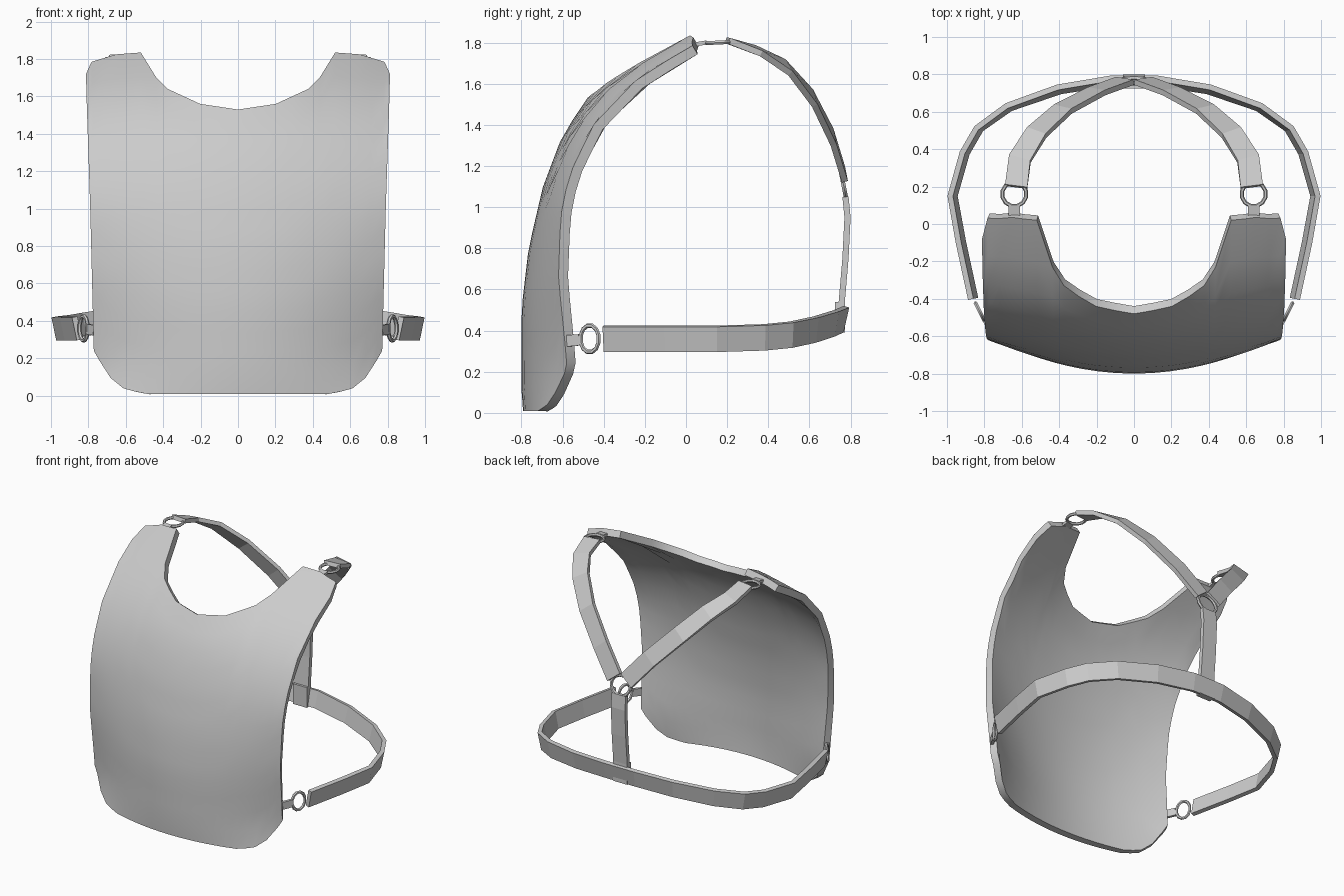
import bpy, bmesh, math
from mathutils import Vector

if "Cube" in bpy.data.objects:
    bpy.data.objects.remove(bpy.data.objects["Cube"])

grey = bpy.data.materials.new("plain grey")
grey.diffuse_color = (0.6, 0.6, 0.6, 1)
grey.use_nodes = True
grey.node_tree.nodes["Principled BSDF"].inputs["Base Color"].default_value = grey.diffuse_color


def interp(table, v):
    for (a, p), (b, q) in zip(table, table[1:]):
        if v <= b:
            return p + (q - p) * max(0, (v - a) / (b - a))
    return table[-1][1]


def finish(name, bm, smooth=None):
    bmesh.ops.recalc_face_normals(bm, faces=bm.faces)
    me = bpy.data.meshes.new(name)
    bm.to_mesh(me)
    bm.free()
    me.materials.append(grey)
    ob = bpy.data.objects.new(name, me)
    bpy.context.collection.objects.link(ob)
    if smooth:
        bpy.context.view_layer.objects.active = ob
        ob.select_set(True)
        bpy.ops.object.shade_smooth_by_angle(angle=math.radians(smooth))
        ob.select_set(False)
    return ob


def strap(name, pts, normals, width, thick):
    """Sweep a flat rectangle along pts; normals face away from the body."""
    bm = bmesh.new()
    pts = [Vector(p) for p in pts]
    rings = []
    for i, p in enumerate(pts):
        t = (pts[min(i + 1, len(pts) - 1)] - pts[max(i - 1, 0)]).normalized()
        n = Vector(normals[i])
        n = (n - t * n.dot(t)).normalized()
        w = t.cross(n) * width / 2
        n = n * thick / 2
        rings.append([bm.verts.new(p + c) for c in (w + n, n - w, -w - n, w - n)])
    for a, b in zip(rings, rings[1:]):
        for k in range(4):
            bm.faces.new((a[k], a[(k + 1) % 4], b[(k + 1) % 4], b[k]))
    bm.faces.new(rings[0])
    bm.faces.new(rings[-1])
    return finish(name, bm)


def ring(name, centre, u, v, ru, rv, tube=0.011):
    """Ring of square-ish tube in the plane spanned by u and v."""
    bm = bmesh.new()
    c, u, v = Vector(centre), Vector(u).normalized(), Vector(v).normalized()
    n = u.cross(v).normalized()
    N, M = 12, 6
    vs = []
    for i in range(N):
        a = 2 * math.pi * (i + 0.5) / N
        d = u * math.cos(a) + v * math.sin(a)
        p = c + u * ru * math.cos(a) + v * rv * math.sin(a)
        vs.append([bm.verts.new(p + tube * (d * math.cos(b) + n * math.sin(b)))
                   for b in (2 * math.pi * j / M for j in range(M))])
    for i in range(N):
        for j in range(M):
            a, b = vs[i], vs[(i + 1) % N]
            bm.faces.new((a[j], b[j], b[(j + 1) % M], a[(j + 1) % M]))
    return finish(name, bm, 40)


# Breastplate: centre and side profiles (z, y), plus top and bottom outlines (x, z)
centre_y = [(0, -.79), (.05, -.80), (.5, -.80), (.8, -.765), (1.1, -.695), (1.35, -.60),
            (1.53, -.48), (1.62, -.39), (1.72, -.25), (1.78, -.15), (1.84, -.02)]
side_y = [(0, -.615), (.18, -.575), (.36, -.59), (.65, -.62), (.95, -.61), (1.15, -.57),
          (1.4, -.45), (1.62, -.24), (1.72, -.08), (1.78, .04), (1.84, .10)]
top_z = [(0, 1.53), (.2, 1.56), (.37, 1.64), (.43, 1.70), (.51, 1.835), (.64, 1.825), (.77, 1.785), (.8, 1.72)]
bottom_z = [(0, .01), (.53, .01), (.68, .05), (.76, .17), (.8, .24)]
edge_x = [(0, .765), (.4, .775), (1.0, .79), (1.6, .81), (1.84, .815)]

half = [0, .1, .2, .29, .37, .43, .51, .58, .64, .71, .77, .8]
columns = [-x for x in reversed(half[1:])] + half
ROWS = 14
bm = bmesh.new()
grid = []
for x in columns:
    ax = abs(x)
    lo, hi = interp(bottom_z, ax), interp(top_z, ax)
    col = []
    for r in range(ROWS + 1):
        z = lo + (hi - lo) * r / ROWS
        px = x * interp(edge_x, z) / .8
        f = min(1, (ax / .8) ** 2)
        y = interp(centre_y, z) * (1 - f) + interp(side_y, z) * f
        col.append(bm.verts.new((px, y, z)))
    grid.append(col)
for a, b in zip(grid, grid[1:]):
    for r in range(ROWS):
        bm.faces.new((a[r], b[r], b[r + 1], a[r + 1]))
plate = finish("breastplate", bm)
if sum(p.normal.y for p in plate.data.polygons) > 0:
    plate.data.flip_normals()
mod = plate.modifiers.new("thickness", 'SOLIDIFY')
mod.thickness = 0.05
mod.offset = -1
bpy.context.view_layer.objects.active = plate
plate.select_set(True)
bpy.ops.object.modifier_apply(modifier="thickness")
bpy.ops.object.shade_smooth_by_angle(angle=math.radians(40))
plate.select_set(False)

# Waist strap running round the back, tilted slightly outward at the top
side = [(.86, -.40, .36), (.925, -.1, .36), (.97, .15, .36), (.905, .38, .367), (.83, .51, .38),
        (.67, .625, .405), (.4, .72, .435), (.12, .765, .455)]
path = side + [(-x, y, z) for x, y, z in reversed(side)]
strap("waist_strap", path, [(x, y * 1.1, -.2) for x, y, z in path], .125, .03)

# Vertical back strap, folded over the waist strap
strap("back_strap", [(0, .775, 1.05), (0, .785, .95), (0, .775, .75), (0, .757, .54), (0, .757, .39)],
      [(0, 1, 0)] * 5, .115, .03)
strap("back_strap_fold", [(0, .735, .54), (0, .735, .39)], [(0, 1, 0)] * 2, .115, .02)

# Central back ring
ring("back_ring", (0, .765, 1.11), (1, 0, 0), (0, -.2, 1), .078, .072, .012)

for s, label in ((1, "right"), (-1, "left")):
    # Shoulder straps
    strap(label + "_shoulder_strap",
          [(s * x, y, z) for x, y, z in ((.63, .20, 1.81), (.61, .35, 1.76), (.52, .49, 1.68),
                                        (.38, .615, 1.53), (.2, .71, 1.34), (.05, .765, 1.16))],
          [(s * x, y, z) for x, y, z in ((0, .2, 1), (.1, .4, .9), (.2, .6, .7),
                                        (.2, .8, .5), (.1, .9, .3), (0, 1, .2))], .12, .03)
    # Shoulder rings and tabs
    ring(label + "_shoulder_ring", (s * .64, .16, 1.80), (1, 0, 0), (0, 1, .05), .065, .065)
    strap(label + "_shoulder_tab", [(s * .64, .01, 1.785), (s * .64, .10, 1.80)], [(0, 0, 1)] * 2, .06, .02)
    # Waist rings and tabs
    ring(label + "_waist_ring", (s * .825, -.468, .36), (s * .45, .9, 0), (0, 0, 1), .05, .066)
    strap(label + "_waist_tab", [(s * .765, -.575, .35), (s * .80, -.515, .355)], [(s, -.45, 0)] * 2, .055, .02)
